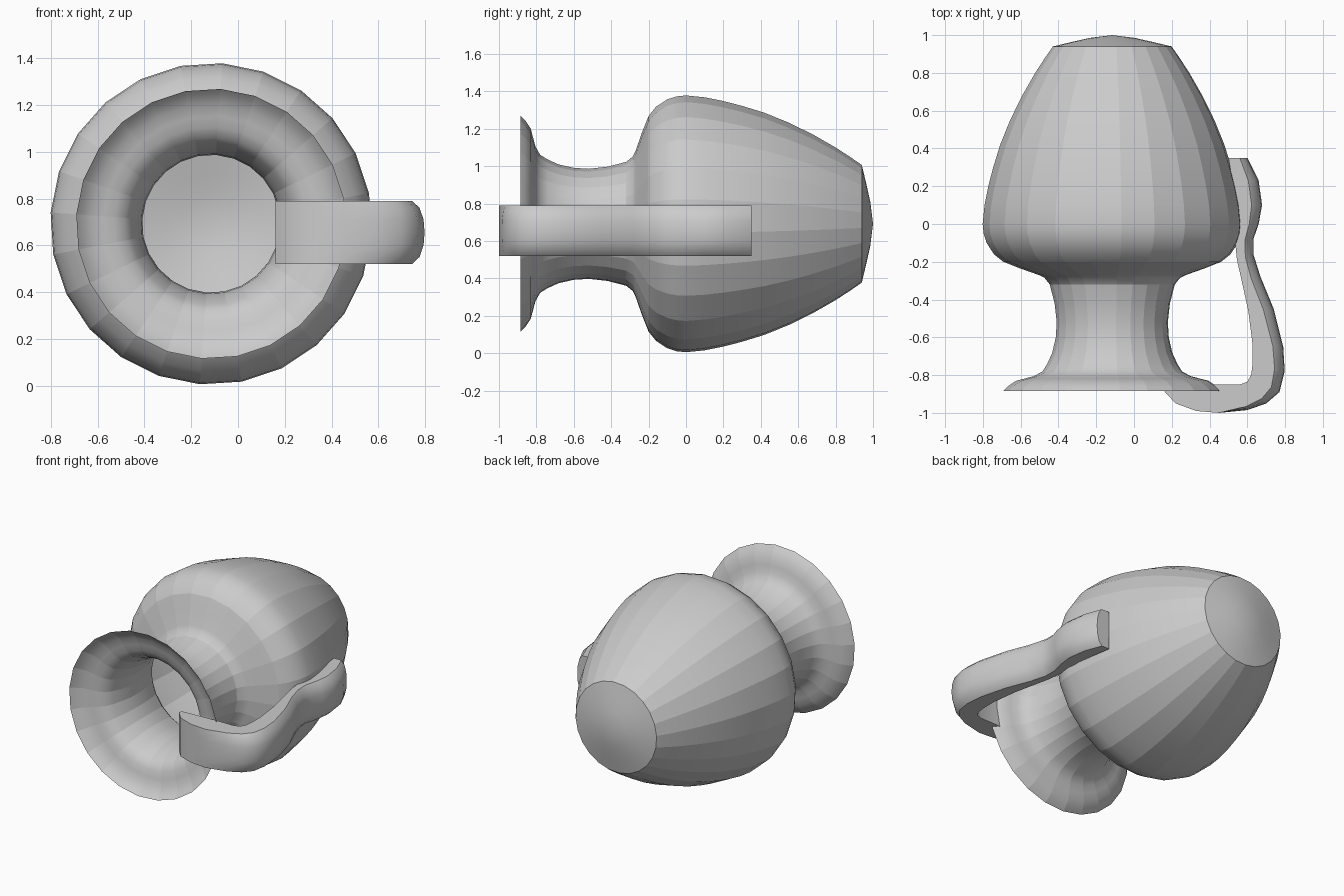
import bpy, bmesh
from math import radians, sin, cos

if "Cube" in bpy.data.objects:
    bpy.data.objects.remove(bpy.data.objects["Cube"])

CX, CZ, SIDES, OFFSET = -0.115, 0.692, 24, 11


def make_object(name, bm):
    mesh = bpy.data.meshes.new(name)
    bm.to_mesh(mesh)
    bm.free()
    obj = bpy.data.objects.new(name, mesh)
    bpy.context.collection.objects.link(obj)
    return obj


def lathe(name, profile, sharp_rings=()):
    """Revolve (y, radius) points around the jug axis; radius 0 makes a pole."""
    bm = bmesh.new()
    rings = []
    for y, r in profile:
        if r == 0:
            rings.append([bm.verts.new((CX, y, CZ))] * SIDES)
            continue
        ring = []
        for k in range(SIDES):
            a = radians(OFFSET + k * 360 / SIDES)
            ring.append(bm.verts.new((CX + r * cos(a), y, CZ + r * sin(a))))
        rings.append(ring)
    for a, b in zip(rings, rings[1:]):
        for k in range(SIDES):
            n = (k + 1) % SIDES
            quad = list(dict.fromkeys((a[k], a[n], b[n], b[k])))
            bm.faces.new(quad).smooth = True
    # faceted around the axis, smooth along it
    for e in bm.edges:
        v, w = e.verts
        same_ring = abs(v.co.y - w.co.y) < 1e-5
        if same_ring:
            e.smooth = not any(abs(v.co.y - y) < 1e-4 for y in sharp_rings)
        else:
            e.smooth = min(v.co.y, w.co.y) > 0.93
    return make_object(name, bm)


# Belly with the slightly domed base at +y
lathe("jug_body", [
    (-0.32, 0.332), (-0.285, 0.36), (-0.27, 0.39), (-0.235, 0.49), (-0.2, 0.578),
    (-0.16, 0.628), (-0.1, 0.667), (-0.05, 0.683), (0, 0.688), (0.1, 0.678),
    (0.2, 0.658), (0.3, 0.632), (0.42, 0.595), (0.55, 0.542), (0.68, 0.478),
    (0.8, 0.409), (0.88, 0.357), (0.94, 0.315), (0.965, 0.21), (0.985, 0.12),
    (1.0, 0)], sharp_rings=(-0.2, 0.94))

# Waisted neck and flared lip, open at the front
lathe("jug_neck", [
    (-0.885, 0.578), (-0.86, 0.555), (-0.83, 0.51), (-0.817, 0.46), (-0.805, 0.415),
    (-0.78, 0.37), (-0.74, 0.345), (-0.68, 0.318), (-0.6, 0.3), (-0.52, 0.295),
    (-0.42, 0.306), (-0.32, 0.332)], sharp_rings=(-0.817,))

# Handle stations: outer x, y, inner x, y, bulge of the outer face
stations = [
    (0.16, -0.885, 0.17, -0.865, 0), (0.22, -0.95, 0.23, -0.86, 0),
    (0.33, -0.99, 0.33, -0.855, 0), (0.45, -1.0, 0.45, -0.85, 0),
    (0.60, -0.985, 0.56, -0.85, 0.02), (0.70, -0.95, 0.60, -0.835, 0.035),
    (0.77, -0.89, 0.62, -0.80, 0.05), (0.798, -0.78, 0.628, -0.74, 0.055),
    (0.79, -0.65, 0.628, -0.64, 0.055), (0.74, -0.45, 0.605, -0.46, 0.055),
    (0.67, -0.28, 0.57, -0.30, 0.05), (0.632, -0.16, 0.545, -0.19, 0.045),
    (0.632, -0.08, 0.535, -0.09, 0.045), (0.66, 0.0, 0.54, 0.0, 0.05),
    (0.678, 0.10, 0.54, 0.10, 0.055), (0.66, 0.23, 0.52, 0.23, 0.055),
    (0.60, 0.35, 0.50, 0.35, 0.04)]
# Section: height and share of the bulge taken off the outer face
section = [(0.52, 1), (0.55, 0.4), (0.60, 0.08), (0.655, 0), (0.71, 0.08),
           (0.76, 0.4), (0.79, 1)]
bm = bmesh.new()
loops = []
for ox, oy, ix, iy, bulge in stations:
    length = ((ix - ox) ** 2 + (iy - oy) ** 2) ** 0.5
    dx, dy = (ix - ox) / length, (iy - oy) / length
    loop = [bm.verts.new((ox + dx * bulge * s, oy + dy * bulge * s, z)) for z, s in section]
    loop += [bm.verts.new((ix, iy, 0.79)), bm.verts.new((ix, iy, 0.52))]
    loops.append(loop)
for a, b in zip(loops, loops[1:]):
    for k in range(len(a)):
        n = (k + 1) % len(a)
        bm.faces.new((a[k], a[n], b[n], b[k]))
bm.faces.new(loops[0])
bm.faces.new(loops[-1])
bmesh.ops.recalc_face_normals(bm, faces=bm.faces)
handle = make_object("jug_handle", bm)
bpy.context.view_layer.objects.active = handle
handle.select_set(True)
bpy.ops.object.shade_smooth_by_angle(angle=radians(35))
